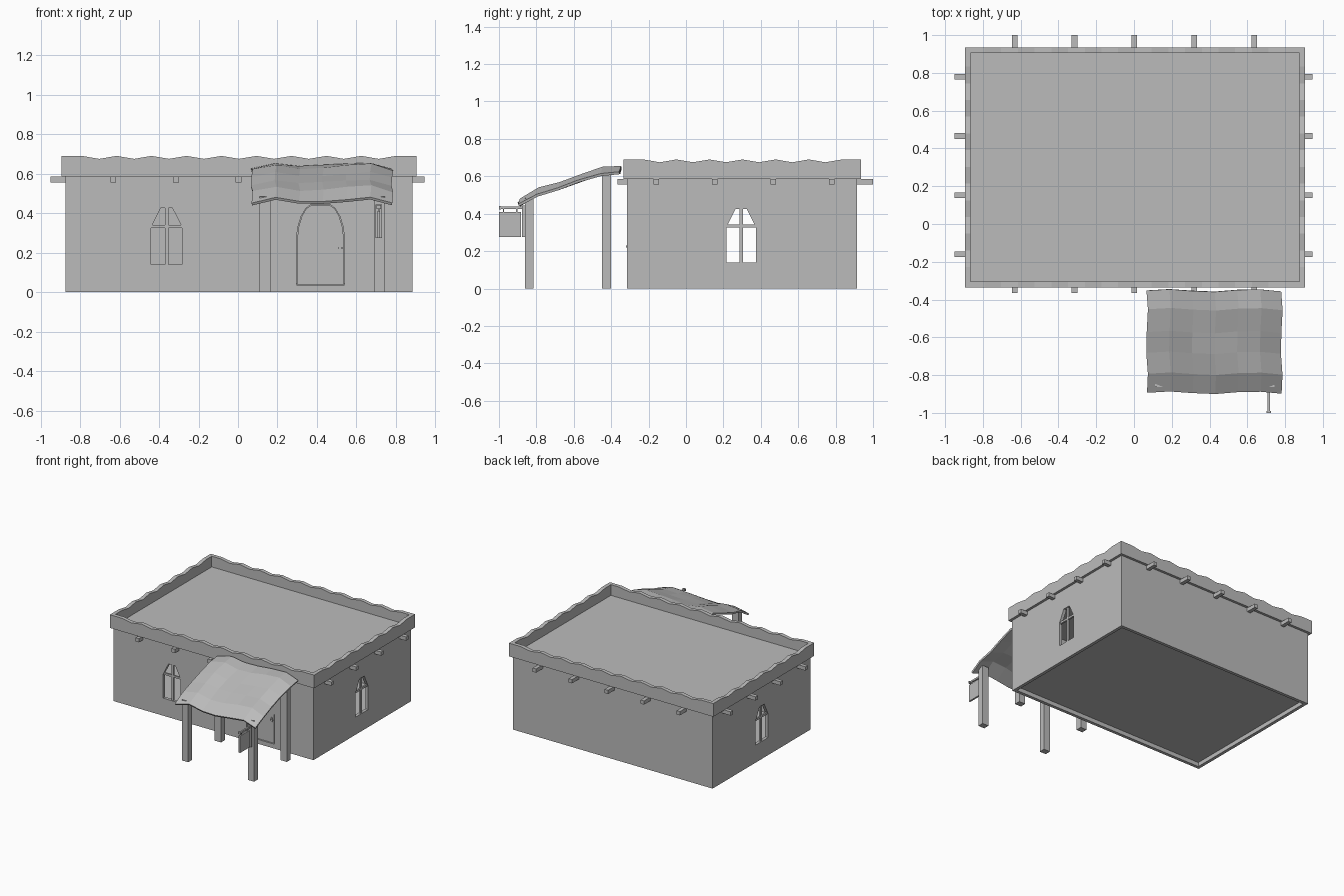
import bpy, bmesh, math

cube = bpy.data.objects.get("Cube")
if cube:
    bpy.data.objects.remove(cube)

stone = bpy.data.materials.new("plain grey")
stone.use_nodes = True
grey = (0.5, 0.5, 0.5, 1)
stone.diffuse_color = grey
stone.node_tree.nodes["Principled BSDF"].inputs["Base Color"].default_value = grey


def finish(name, bm):
    bmesh.ops.recalc_face_normals(bm, faces=bm.faces)
    mesh = bpy.data.meshes.new(name)
    bm.to_mesh(mesh)
    bm.free()
    mesh.materials.append(stone)
    ob = bpy.data.objects.new(name, mesh)
    bpy.context.collection.objects.link(ob)
    return ob


def box(name, x, y, z):
    """Box from (low, high) pairs."""
    bm = bmesh.new()
    bmesh.ops.create_cube(bm, size=1)
    for v in bm.verts:
        v.co = [r[0] if c < 0 else r[1] for c, r in zip(v.co, (x, y, z))]
    return finish(name, bm)


def prism(name, outline, axis, lo, hi):
    """Extrude an outline of (across, height) points along x or y."""
    bm = bmesh.new()
    place = (lambda a, z, d: (a, d, z)) if axis == "y" else (lambda a, z, d: (d, a, z))
    near = [bm.verts.new(place(a, z, lo)) for a, z in outline]
    far = [bm.verts.new(place(a, z, hi)) for a, z in outline]
    bm.faces.new(near)
    bm.faces.new(far)
    n = len(outline)
    for i in range(n):
        j = (i + 1) % n
        bm.faces.new((near[i], near[j], far[j], far[i]))
    return finish(name, bm)


def cut(target, cutter):
    mod = target.modifiers.new("opening", "BOOLEAN")
    mod.operation, mod.solver, mod.object = "DIFFERENCE", "EXACT", cutter
    bpy.context.view_layer.objects.active = target
    bpy.ops.object.modifier_apply(modifier=mod.name)
    bpy.data.objects.remove(cutter)


# Main dimensions
X0, X1, Y0, Y1 = -0.875, 0.885, -0.315, 0.915
LIP, WALL, EAVE = 0.02, 0.025, 0.585
PX0, PX1, PY0, PY1 = X0 - LIP, X1 + LIP, Y0 - LIP, Y1 + LIP
T = 0.03

# Walls as a hollow shell
walls = box("walls", (X0, X1), (Y0, Y1), (0, EAVE))
cut(walls, box("room_cutter", (X0 + WALL, X1 - WALL), (Y0 + WALL, Y1 - WALL), (-1, 1)))
box("floor", (X0 + WALL, X1 - WALL), (Y0 + WALL, Y1 - WALL), (0.033, 0.045))
box("roof", (PX0 + T, PX1 - T), (PY0 + T, PY1 - T), (EAVE, 0.605))


# Windows: tapered openings with a cross of bars
def window_outline(c):
    half = [(0.078, 0.14), (0.078, 0.33), (0.03, 0.425)]
    return [(c + a, z) for a, z in half] + [(c - a, z) for a, z in reversed(half)]


FX, SY = -0.362, 0.295
cut(walls, prism("front_window_cutter", window_outline(FX), "y", Y0 - 0.1, Y0 + 0.1))
cut(walls, prism("side_window_cutter", window_outline(SY), "x", -2, 2))
bars = {"upright_bar": (0.009, 0.14, 0.425), "cross_bar": (0.078, 0.325, 0.341)}
for part, (w, z0, z1) in bars.items():
    box("front_window_" + part, (FX - w, FX + w), (Y0 + 0.006, Y0 + 0.02), (z0, z1))
    for side, x in (("left", X1 - 0.02), ("right", X0 + 0.006)):
        box(side + "_window_" + part, (x, x + 0.014), (SY - w, SY + w), (z0, z1))

# Arched door in its opening
DX = 0.418


def door_outline(inset):
    w = 0.122 - inset
    half = [(w, 0.035 + inset), (w, 0.27), (w * 0.94, 0.33), (w * 0.8, 0.385),
            (w * 0.6, 0.425), (w * 0.42, 0.442 - inset)]
    return [(DX + a, z) for a, z in half] + [(DX - a, z) for a, z in reversed(half)]


cut(walls, prism("door_cutter", door_outline(0), "y", Y0 - 0.1, Y0 + 0.1))
prism("door", door_outline(0.004), "y", Y0 + 0.005, Y0 + 0.02)
box("door_handle_plate", (0.51, 0.522), (Y0, Y0 + 0.006), (0.205, 0.24))
box("door_handle", (0.508, 0.53), (Y0 - 0.007, Y0 + 0.001), (0.219, 0.229))


# Parapet with a rippled top edge
def ripple(lo, hi, first, count, pitch):
    start = first - pitch / 2
    top = [(lo, 0.69)]
    for i in range(count * 4 + 1):
        top.append((start + i * pitch / 4, 0.6825 + 0.0075 * math.cos(i * math.pi / 2)))
    top.append((hi, 0.69))
    return [(hi, EAVE), (lo, EAVE)] + top


long_edge = ripple(PX0, PX1, -0.703, 9, 0.177)
short_edge = ripple(PY0 + T, PY1 - T, -0.14, 6, 0.177)
prism("front_parapet", long_edge, "y", PY0, PY0 + T)
prism("back_parapet", long_edge, "y", PY1 - T, PY1)
prism("right_parapet", short_edge, "x", PX0, PX0 + T)
prism("left_parapet", short_edge, "x", PX1 - T, PX1)

# Roof beam ends poking out of the walls
BZ = (0.555, EAVE)
for i in range(5):
    x = 0.002 + (i - 2) * 0.317
    box("front_beam_end", (x - 0.015, x + 0.015), (-0.365, Y0 + 0.01), BZ)
    box("back_beam_end", (x - 0.015, x + 0.015), (Y1 - 0.01, 1.0), BZ)
for i in range(4):
    y = -0.16 + i * 0.313
    box("right_beam_end", (-0.95, X0 + 0.01), (y - 0.015, y + 0.015), BZ)
    box("left_beam_end", (X1 - 0.01, 0.945), (y - 0.015, y + 0.015), BZ)

# Porch posts
for side, x in (("right", 0.11), ("left", 0.69)):
    box("front_" + side + "_post", (x, x + 0.055), (-0.862, -0.815), (0, 0.485))
    box("back_" + side + "_post", (x, x + 0.055), (-0.45, -0.402), (0, 0.615))

# Draped cloth canopy
rows = [(-0.89, 0.46), (-0.79, 0.518), (-0.68, 0.552), (-0.57, 0.588), (-0.45, 0.628), (-0.352, 0.638)]
columns = [(0.07, -0.015), (0.19, 0.01), (0.31, -0.008), (0.43, -0.004), (0.55, 0.006),
           (0.67, 0.014), (0.78, -0.018)]
bm = bmesh.new()
grid = []
for r, (y, z) in enumerate(rows):
    grid.append([bm.verts.new((x + 0.005 * math.sin(r * 2), y + 0.007 * math.sin(c * 1.7),
                               z + dz + 0.004 * math.sin(r * 2.1 + c * 1.3)))
                 for c, (x, dz) in enumerate(columns)])
for r in range(len(rows) - 1):
    for c in range(len(columns) - 1):
        bm.faces.new((grid[r][c], grid[r][c + 1], grid[r + 1][c + 1], grid[r + 1][c]))
canopy = finish("canopy", bm)
thick = canopy.modifiers.new("cloth thickness", "SOLIDIFY")
thick.thickness, thick.offset = 0.014, 0

# Hanging sign on the front left post
SX = 0.713
box("sign_mount", (SX - 0.016, SX + 0.016), (-0.878, -0.861), (0.275, 0.445))
box("sign_arm", (SX - 0.006, SX + 0.006), (-0.995, -0.87), (0.424, 0.438))
box("sign_arm_tip", (SX - 0.011, SX + 0.011), (-1.0, -0.99), (0.422, 0.44))
box("sign_board", (SX - 0.007, SX + 0.007), (-1.0, -0.882), (0.275, 0.41))
for y in (-0.975, -0.905):
    box("sign_hanger", (SX - 0.003, SX + 0.003), (y - 0.003, y + 0.003), (0.405, 0.428))
